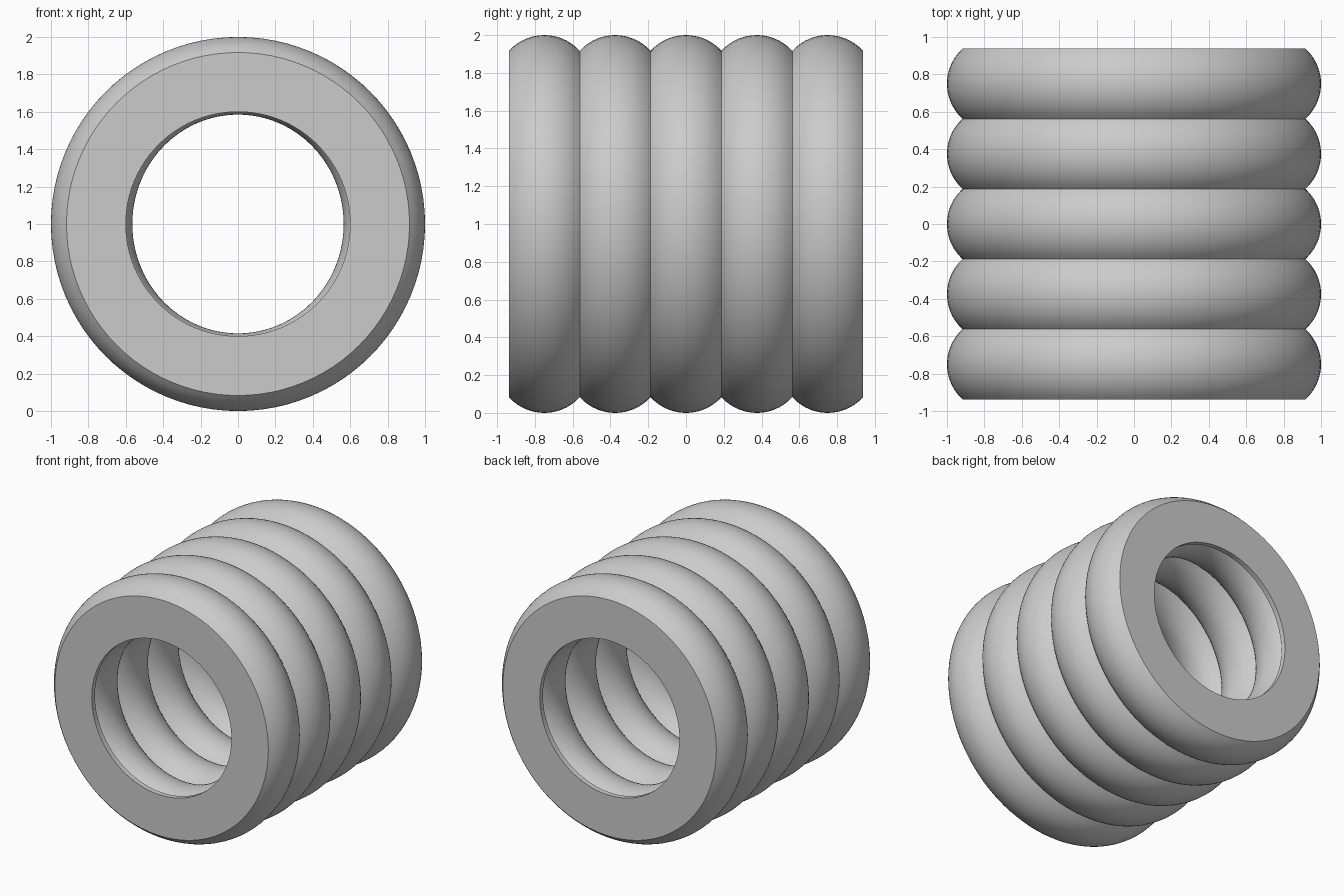
import bpy
import bmesh
import math

cube = bpy.data.objects.get("Cube")
if cube:
    bpy.data.objects.remove(cube, do_unlink=True)

RINGS = 5          # stacked rounded rings along y
LENGTH = 1.875
PITCH = LENGTH / RINGS
STEPS = 16         # points across each ring
SIDES = 96

grey = bpy.data.materials.new("light_grey")
grey.use_nodes = True
grey.diffuse_color = (0.6, 0.6, 0.6, 1)
grey.node_tree.nodes["Principled BSDF"].inputs["Base Color"].default_value = (0.6, 0.6, 0.6, 1)


def bulge(t, depth):
    """Height of a circular arc above its chord, t from 0 to 1."""
    half = PITCH / 2
    radius = (half ** 2 + depth ** 2) / (2 * depth)
    offset = (t - 0.5) * PITCH
    return math.sqrt(radius ** 2 - offset ** 2) - (radius - depth)


def ribbed_profile(base, depth):
    """Points (y, radius) of a row of arcs from front to back."""
    points = []
    for i in range(RINGS * STEPS + 1):
        t = (i % STEPS) / STEPS
        points.append((-LENGTH / 2 + i * PITCH / STEPS, base + bulge(t, depth)))
    return points


# Outer wall bulges outward, inner wall bulges into the bore
outer = [(y, r, r) for y, r in ribbed_profile(0.917, 0.083)]
outer = [(y, rx, rz) for y, rx, rz in outer]
inner = []
lip = 0.04
for y, r in ribbed_profile(-0.65, 0.085):
    if abs(y) < LENGTH / 2 - lip:
        inner.append((y, -r, -r + 0.02))

# Flat end faces with a short straight lip around the bore
end = LENGTH / 2
front_lip = [(-end + lip, 0.6, 0.6), (-end, 0.6, 0.6)]
back_lip = [(end, 0.6, 0.6), (end - lip, 0.6, 0.6)]
section = outer + back_lip + inner[::-1] + front_lip

# Revolve the closed section about the y axis
bm = bmesh.new()
loops = []
for y, rx, rz in section:
    loop = []
    for s in range(SIDES):
        a = 2 * math.pi * s / SIDES
        loop.append(bm.verts.new((rx * math.cos(a), y, 1 + rz * math.sin(a))))
    loops.append(loop)
for k, loop in enumerate(loops):
    following = loops[(k + 1) % len(loops)]
    for s in range(SIDES):
        n = (s + 1) % SIDES
        bm.faces.new((loop[s], loop[n], following[n], following[s]))
bmesh.ops.recalc_face_normals(bm, faces=bm.faces)

mesh = bpy.data.meshes.new("ribbed_sleeve")
bm.to_mesh(mesh)
bm.free()
mesh.materials.append(grey)
sleeve = bpy.data.objects.new("ribbed_sleeve", mesh)
bpy.context.collection.objects.link(sleeve)

bpy.ops.object.select_all(action='DESELECT')
sleeve.select_set(True)
bpy.context.view_layer.objects.active = sleeve
bpy.ops.object.shade_smooth_by_angle(angle=math.radians(30))
